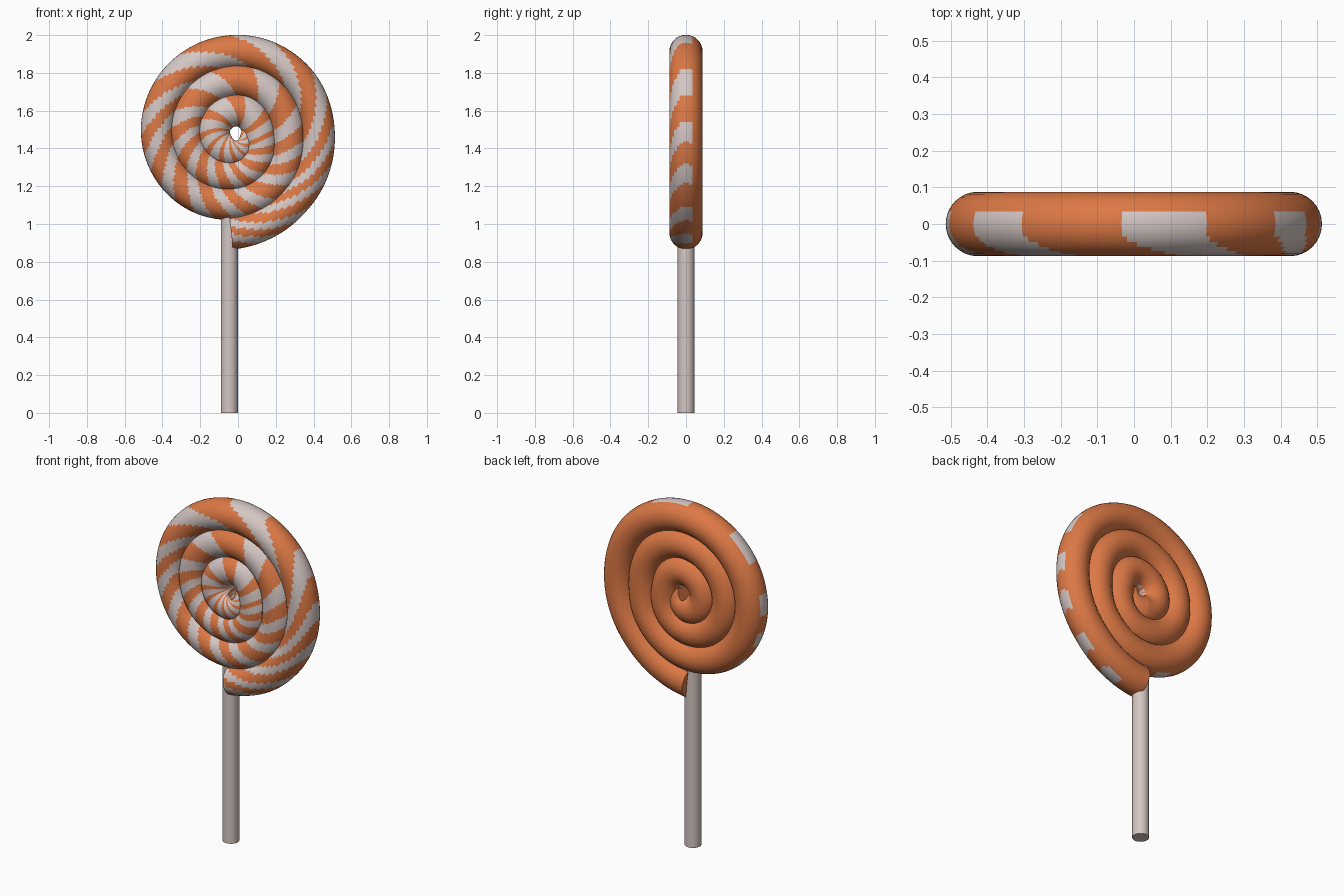
import bpy, bmesh, math

if "Cube" in bpy.data.objects:
    bpy.data.objects.remove(bpy.data.objects["Cube"])

def material(name, rgb):
    m = bpy.data.materials.new(name)
    m.diffuse_color = (*rgb, 1)
    m.use_nodes = True
    m.node_tree.nodes["Principled BSDF"].inputs["Base Color"].default_value = m.diffuse_color
    return m

orange = material("orange candy", (0.72, 0.19, 0.06))
white = material("warm white", (0.66, 0.57, 0.55))

# spiral centreline: (angle in degrees, distance from the hub)
HUB_Z = 1.47
PATH = [(-94, .518), (-69, .48), (-45, .45), (0, .425), (45, .435), (90, .443),
        (135, .44), (180, .425), (225, .395), (270, .355), (315, .305),
        (360, .265), (450, .29), (540, .275), (630, .205), (720, .115),
        (810, .135), (900, .13), (990, .072), (1080, .012)]
# stripe centres around one turn, in degrees
STRIPES = [-78, -49, -24, 6, 54, 117, 157, 182, 207, 234, 260, 282]
TUBE, SIDES, STEP = 0.088, 32, 1.5

def radius_at(a):
    """Smooth (Hermite) interpolation of the path table."""
    n = len(PATH)
    i = next((k for k in range(n - 1) if a <= PATH[k + 1][0]), n - 2)
    def slope(k):
        p, q = PATH[max(k - 1, 0)], PATH[min(k + 1, n - 1)]
        return (q[1] - p[1]) / (q[0] - p[0])
    (a0, r0), (a1, r1) = PATH[i], PATH[i + 1]
    h = a1 - a0
    t = (a - a0) / h
    return ((2*t**3 - 3*t*t + 1) * r0 + (t**3 - 2*t*t + t) * h * slope(i)
            + (3*t*t - 2*t**3) * r1 + (t**3 - t*t) * h * slope(i + 1))

def centre(a):
    r, t = radius_at(a), math.radians(a)
    return r * math.cos(t), HUB_Z + r * math.sin(t)

def is_stripe(a, u, y):
    """White slanted bands on the front half only."""
    if y > 0.035:
        return False
    slant = 26 - 14 * min(max((a - 100) / 120, 0), 1)
    p = (a - slant * u + 78) % 360 - 78
    for c0, c1 in zip(STRIPES, STRIPES[1:]):
        if c0 <= p <= c1:
            f = (p - c0) / (c1 - c0)
            return min(f, 1 - f) < (0.3 if a > 700 else 0.23)
    return False

# candy spiral: a tube swept along the path
bm = bmesh.new()
start, end = PATH[0][0], PATH[-1][0]
count = int((end - start) / STEP)
rings, angles = [], []
for i in range(count + 1):
    a = start + (end - start) * i / count
    x, z = centre(a)
    x0, z0 = centre(max(a - 1, start))
    x1, z1 = centre(min(a + 1, end))
    length = math.hypot(x1 - x0, z1 - z0) or 1
    nx, nz = (z1 - z0) / length, -(x1 - x0) / length   # outward in the disc plane
    r = TUBE * (1 - 0.4 * min(max((a - 970) / 110, 0), 1))
    ring = []
    for k in range(SIDES):
        p = 2 * math.pi * k / SIDES
        u = r * math.cos(p)
        ring.append(bm.verts.new((x + nx * u, r * math.sin(p), z + nz * u)))
    rings.append(ring)
    angles.append(a)

for i in range(count):
    a = (angles[i] + angles[i + 1]) / 2
    for k in range(SIDES):
        j = (k + 1) % SIDES
        f = bm.faces.new((rings[i][k], rings[i][j], rings[i + 1][j], rings[i + 1][k]))
        p = 2 * math.pi * (k + 0.5) / SIDES
        f.material_index = int(is_stripe(a, math.cos(p), TUBE * math.sin(p)))
bm.faces.new(rings[0])
bm.faces.new(rings[-1])
bmesh.ops.recalc_face_normals(bm, faces=bm.faces)
mesh = bpy.data.meshes.new("candy_spiral")
bm.to_mesh(mesh)
bm.free()
candy = bpy.data.objects.new("candy_spiral", mesh)
bpy.context.collection.objects.link(candy)
mesh.materials.append(orange)
mesh.materials.append(white)

# stick
bpy.ops.mesh.primitive_cylinder_add(vertices=24, radius=0.045, depth=1.08,
                                    location=(-0.046, 0, 0.54))
stick = bpy.context.object
stick.name = "stick"
stick.data.materials.append(white)

for ob in (candy, stick):
    bpy.ops.object.select_all(action='DESELECT')
    ob.select_set(True)
    bpy.context.view_layer.objects.active = ob
    bpy.ops.object.shade_smooth_by_angle(angle=math.radians(45))
